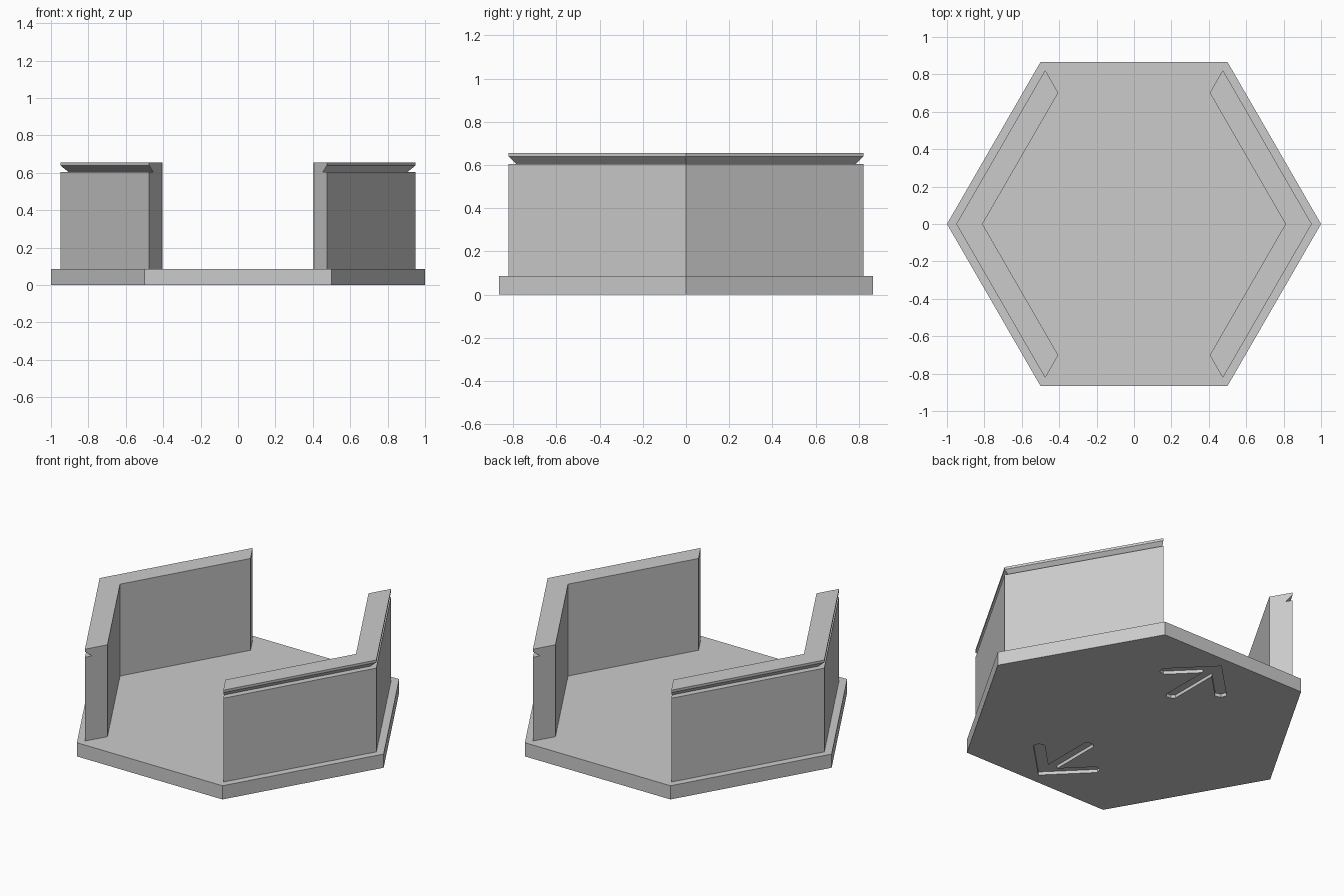
import bpy
from math import cos, sin, radians

if "Cube" in bpy.data.objects:
    bpy.data.objects.remove(bpy.data.objects["Cube"], do_unlink=True)

GREY = (0.6, 0.6, 0.6, 1)
mat = bpy.data.materials.new("light_grey")
mat.use_nodes = True
mat.diffuse_color = GREY
mat.node_tree.nodes["Principled BSDF"].inputs["Base Color"].default_value = GREY

BASE_TOP, WALL_TOP = 0.085, 0.655


def polar(radius, degrees, z):
    a = radians(degrees)
    return (radius * cos(a), radius * sin(a), z)


def make(name, rings, caps=True):
    """Skin a list of closed rings that share one vertex count."""
    n = len(rings[0])
    verts = [v for ring in rings for v in ring]
    faces = [(r * n + i, r * n + (i + 1) % n, (r + 1) * n + (i + 1) % n, (r + 1) * n + i)
             for r in range(len(rings) - 1) for i in range(n)]
    if caps:
        faces += [tuple(reversed(range(n))), tuple(range(len(verts) - n, len(verts)))]
    mesh = bpy.data.meshes.new(name)
    mesh.from_pydata(verts, [], faces)
    mesh.materials.append(mat)
    obj = bpy.data.objects.new(name, mesh)
    bpy.context.collection.objects.link(obj)
    return obj


# Hexagonal base plate
base = make("base_plate", [[polar(1, 60 * i, z) for i in range(6)] for z in (0, BASE_TOP)])

# Shallow arrow recesses under the base, pointing to front and back
half = [(0.235, 0.565), (0.225, 0.53), (0.19, 0.52), (0.033, 0.677), (0.033, 0.36), (0.015, 0.34)]
outline = [(0, 0.80)] + half + [(-x, y) for x, y in reversed(half)]
for side, name in ((1, "back"), (-1, "front")):
    points = [(x + 0.03, side * y) for x, y in outline]
    if side == 1:
        points.reverse()
    cutter = make(name + "_arrow_cutter", [[(x, y, z) for x, y in points] for z in (-0.05, 0.02)])
    cutter.hide_render = True
    cut = base.modifiers.new(name + "_arrow", 'BOOLEAN')
    cut.operation = 'DIFFERENCE'
    cut.solver = 'EXACT'
    cut.object = cutter
    bpy.context.view_layer.update()
    result = bpy.data.meshes.new_from_object(base.evaluated_get(bpy.context.evaluated_depsgraph_get()))
    base.modifiers.clear()
    base.data = result
    bpy.data.objects.remove(cutter, do_unlink=True)

# Angled side walls: a radius/height section with an undercut groove, swept round the corner
section = [(0.81, BASE_TOP), (0.95, BASE_TOP), (0.95, 0.605), (0.907, 0.605),
           (0.95, 0.64), (0.95, WALL_TOP), (0.81, WALL_TOP)]
for name, centre in (("left_wall", 0), ("right_wall", 180)):
    make(name, [[polar(r, centre + turn, z) for r, z in section] for turn in (-60, 0, 60)])
